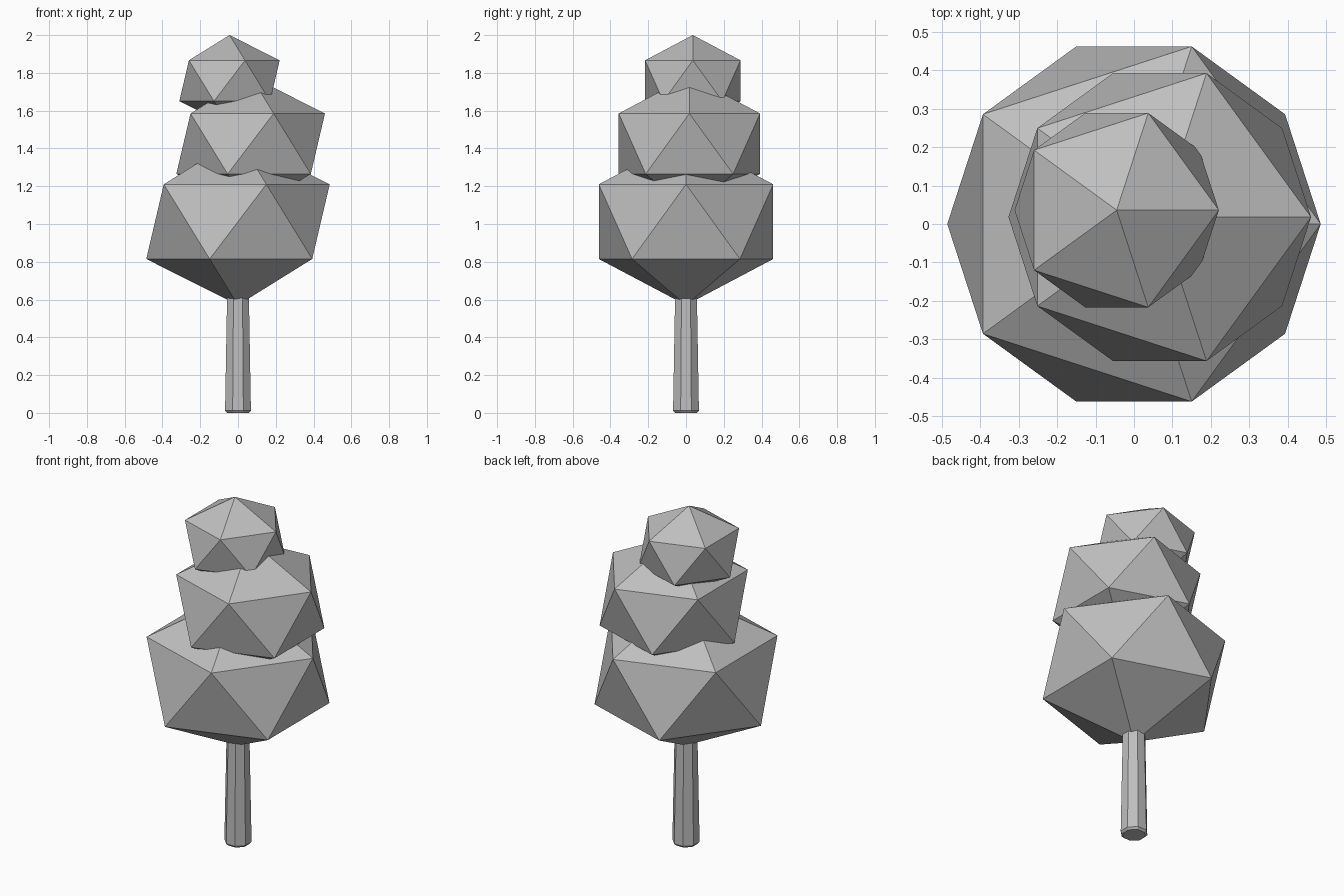
import bpy
import bmesh
import math
from mathutils import Matrix

default_cube = bpy.data.objects.get("Cube")
if default_cube:
    bpy.data.objects.remove(default_cube, do_unlink=True)

# One plain grey for the whole tree
grey = bpy.data.materials.new("plain grey")
grey.use_nodes = True
colour = (0.52, 0.52, 0.52, 1.0)
grey.diffuse_color = colour
grey.node_tree.nodes["Principled BSDF"].inputs["Base Color"].default_value = colour


def finish(bm, name, location):
    mesh = bpy.data.meshes.new(name)
    bm.to_mesh(mesh)
    bm.free()
    mesh.materials.append(grey)
    obj = bpy.data.objects.new(name, mesh)
    obj.location = location
    bpy.context.collection.objects.link(obj)
    return obj


def foliage(name, radius, location):
    """Flat-faced twenty-sided ball, slightly squashed in height."""
    bm = bmesh.ops and bmesh.new()
    bmesh.ops.create_icosphere(bm, subdivisions=1, radius=radius,
                               matrix=Matrix.Diagonal((1, 1, 0.814, 1)))
    finish(bm, name, location)


def lathe(name, profile, sides):
    """Faceted solid from (radius, height) rings with flat ends."""
    bm = bmesh.new()
    rings = []
    for radius, z in profile:
        angles = [(i + 0.5) * math.tau / sides for i in range(sides)]
        rings.append([bm.verts.new((radius * math.cos(a), radius * math.sin(a), z))
                      for a in angles])
    for low, high in zip(rings, rings[1:]):
        for i in range(sides):
            j = (i + 1) % sides
            bm.faces.new((low[i], low[j], high[j], high[i]))
    bm.faces.new(rings[0][::-1])
    bm.faces.new(rings[-1])
    finish(bm, name, (0, 0, 0))


# Tapered trunk with a small chamfer at the foot
lathe("trunk", [(0.063, 0), (0.074, 0.012), (0.061, 0.7)], 8)

# Three overlapping foliage balls, each offset a little
foliage("lower_foliage", 0.543, (0, 0, 1.0125))
foliage("middle_foliage", 0.44, (0.067, 0.018, 1.425))
foliage("upper_foliage", 0.297, (-0.045, 0.036, 1.7585))
